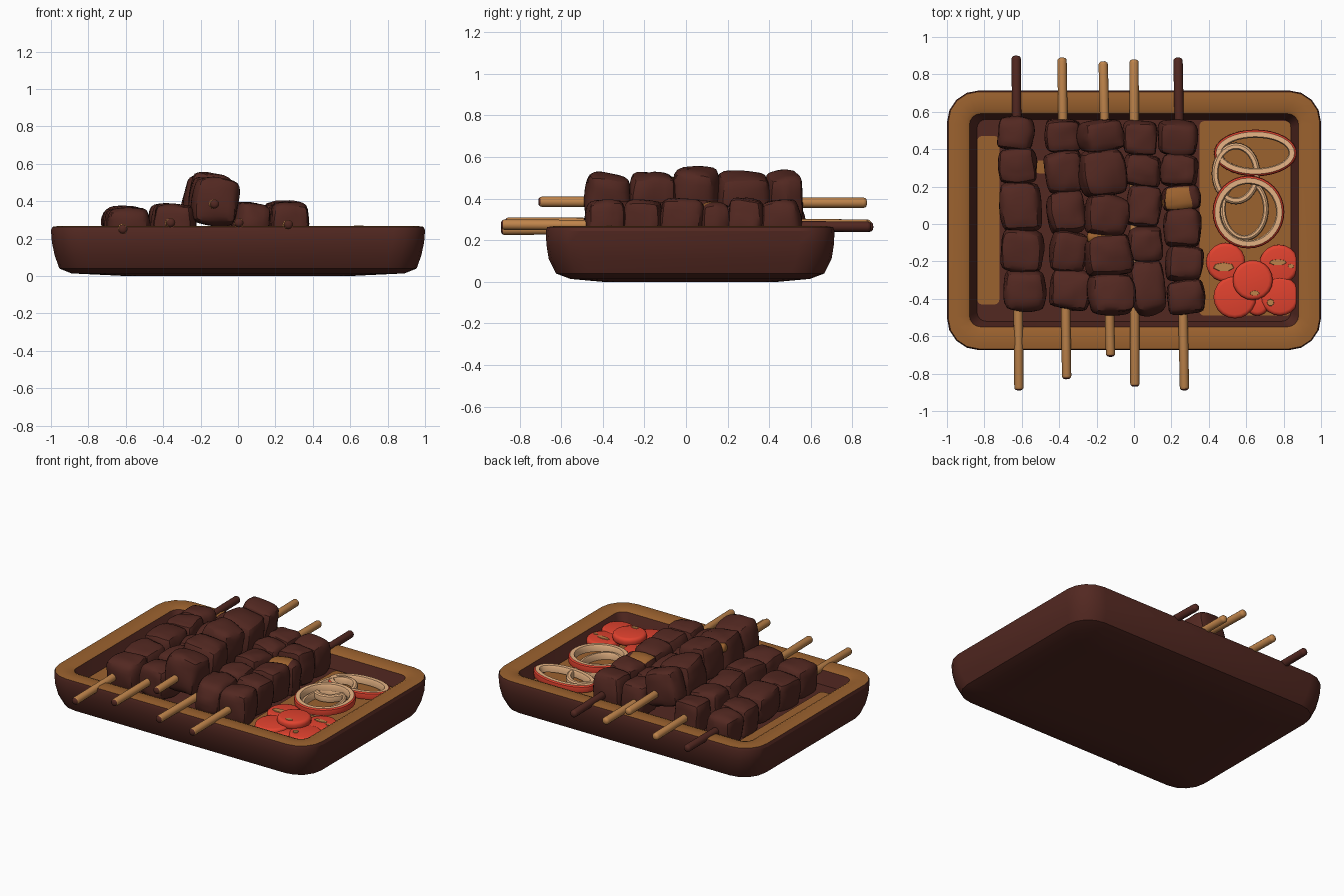
import bpy, bmesh, math, random
from mathutils import Vector, Matrix, Euler

cube = bpy.data.objects.get("Cube")
if cube:
    bpy.data.objects.remove(cube, do_unlink=True)
random.seed(4)


def material(name, colour):
    m = bpy.data.materials.new(name)
    m.use_nodes = True
    m.diffuse_color = (*colour, 1)
    m.node_tree.nodes["Principled BSDF"].inputs["Base Color"].default_value = (*colour, 1)
    return m


DARK = material("dark brown", (0.085, 0.021, 0.015))
WOOD = material("tray wood", (0.33, 0.122, 0.028))
STICK = material("skewer wood", (0.52, 0.23, 0.07))
RED = material("tomato red", (0.76, 0.055, 0.028))
CREAM = material("onion cream", (0.82, 0.47, 0.24))


def finish(name, bm, mats, angle=35):
    bmesh.ops.recalc_face_normals(bm, faces=bm.faces)
    mesh = bpy.data.meshes.new(name)
    bm.to_mesh(mesh)
    bm.free()
    for m in mats:
        mesh.materials.append(m)
    ob = bpy.data.objects.new(name, mesh)
    bpy.context.collection.objects.link(ob)
    bpy.ops.object.select_all(action='DESELECT')
    ob.select_set(True)
    bpy.context.view_layer.objects.active = ob
    bpy.ops.object.shade_smooth_by_angle(angle=math.radians(angle))
    return ob


def rounded_loop(bm, hx, hy, r, z, cy=0.02, seg=4):
    verts = []
    for k, (sx, sy) in enumerate([(1, 1), (-1, 1), (-1, -1), (1, -1)]):
        for i in range(seg + 1):
            a = math.pi / 2 * (k + i / seg)
            verts.append(bm.verts.new((sx * (hx - r) + r * math.cos(a),
                                       cy + sy * (hy - r) + r * math.sin(a), z)))
    return verts


def bridge(bm, a, b, mat=0):
    n = len(a)
    for i in range(n):
        f = bm.faces.new((a[i], a[(i + 1) % n], b[(i + 1) % n], b[i]))
        f.material_index = mat


# Tray: one shell from the underside, over the rim, down to the floor
bm = bmesh.new()
shell = [(0.6, 0.42, 0.12, 0.0, 0), (0.89, 0.575, 0.13, 0.014, 0), (0.955, 0.645, 0.16, 0.04, 0),
         (0.98, 0.68, 0.17, 0.11, 0), (0.995, 0.691, 0.17, 0.18, 0), (1.0, 0.694, 0.17, 0.245, 0),
         (0.992, 0.687, 0.16, 0.263, 0), (0.955, 0.655, 0.14, 0.268, 1), (0.9, 0.595, 0.08, 0.265, 1),
         (0.88, 0.57, 0.06, 0.255, 1), (0.84, 0.54, 0.05, 0.17, 0)]
loops = [rounded_loop(bm, *s[:4]) for s in shell]
for i in range(1, len(loops)):
    bridge(bm, loops[i - 1], loops[i], shell[i][4])
bm.faces.new(loops[0])
bm.faces.new(loops[-1])
finish("tray", bm, [DARK, WOOD], 25)


# Lighter clean areas of the tray floor
def floor_panel(name, x0, x1, y0, y1):
    bm = bmesh.new()
    a, b = [rounded_loop(bm, (x1 - x0) / 2, (y1 - y0) / 2, 0.025, z, (y0 + y1) / 2)
            for z in (0.168, 0.175)]
    bridge(bm, a, b)
    bm.faces.new(b)
    bmesh.ops.translate(bm, verts=bm.verts, vec=((x0 + x1) / 2, 0, 0))
    finish(name, bm, [WOOD])


floor_panel("floor_right", 0.35, 0.838, -0.49, 0.55)
floor_panel("floor_left", -0.838, -0.72, -0.43, 0.47)
floor_panel("floor_gap", -0.53, -0.46, 0.27, 0.34)


# Skewer sticks with rounded ends and charred front tips
def stick(name, p, q, mats, r=0.025):
    p, q = Vector(p), Vector(q)
    length = (q - p).length
    bm = bmesh.new()
    bmesh.ops.create_cone(bm, cap_ends=True, segments=12, radius1=r, radius2=r, depth=length)
    rims = [e for e in bm.edges if abs(e.verts[0].co.z - e.verts[1].co.z) < 1e-4]
    bmesh.ops.bevel(bm, geom=rims, offset=0.018, segments=3, affect='EDGES', profile=0.5)
    bm.normal_update()
    for f in bm.faces:
        f.material_index = int(f.normal.z < -0.6) * (len(mats) - 1)
    turn = (q - p).to_track_quat('Z', 'Y').to_matrix().to_4x4()
    bmesh.ops.transform(bm, verts=bm.verts, matrix=Matrix.Translation((p + q) / 2) @ turn)
    finish(name, bm, mats)


# Meat: irregular rounded cubes, optionally with a pale cooked patch on top
def chunk(name, pos, size, tilt=0.0, pale=False):
    bm = bmesh.new()
    bmesh.ops.create_cube(bm, size=1)
    for v in bm.verts:
        v.co = Vector([t * random.uniform(0.9, 1.07) for t in v.co])
    bmesh.ops.subdivide_edges(bm, edges=bm.edges[:], cuts=3, use_grid_fill=True)
    for v in bm.verts:
        c = v.co.copy()
        d = max(abs(t) for t in c)
        v.co = c.lerp(c.normalized() * d * 1.22, 0.42)
        v.co += Vector([random.uniform(-0.05, 0.05) for _ in range(3)])
    rot = Euler((random.uniform(-0.1, 0.1), tilt + random.uniform(-0.08, 0.08),
                 random.uniform(-0.14, 0.14))).to_matrix().to_4x4()
    m = Matrix.Translation(pos) @ rot @ Matrix.Diagonal((*size, 1))
    bmesh.ops.transform(bm, verts=bm.verts, matrix=m)
    bm.normal_update()
    if pale:
        for f in bm.faces:
            if f.normal.z > 0.3 and f.calc_center_median().x < pos[0] + 0.04:
                f.material_index = 1
    ob = finish(name, bm, [DARK, WOOD], 60)
    sub = ob.modifiers.new("soften", 'SUBSURF')
    sub.levels = sub.render_levels = 1


# Each row: front tip, back tip, scorched back, meat x front/back, width front/back,
# meat z and height, boundaries between chunks along y, tilt
rows = [
    ((-0.615, -0.89, 0.25), (-0.63, 0.9, 0.265), True, (-0.58, -0.63), (0.225, 0.195),
     (0.258, 0.21), (0.57, 0.4, 0.22, -0.03, -0.25, -0.46), 0.0),
    ((-0.36, -0.83, 0.285), (-0.385, 0.89, 0.275), False, (-0.34, -0.38), (0.205, 0.185),
     (0.275, 0.215), (0.56, 0.39, 0.17, -0.04, -0.25, -0.46), 0.05),
    ((-0.125, -0.71, 0.385), (-0.165, 0.87, 0.38), False, (-0.12, -0.175), (0.245, 0.225),
     (0.4, 0.24), (0.55, 0.39, 0.15, -0.06, -0.27, -0.48), 0.2),
    ((0.005, -0.87, 0.285), (0.0, 0.88, 0.275), False, (0.07, 0.035), (0.18, 0.18),
     (0.275, 0.22), (0.55, 0.37, 0.2, -0.02, -0.2, -0.48), 0.08),
    ((0.27, -0.89, 0.275), (0.235, 0.89, 0.265), True, (0.28, 0.235), (0.195, 0.205),
     (0.28, 0.225), (0.55, 0.37, 0.205, 0.075, -0.12, -0.3, -0.48), 0.0),
]
for r, (front, back, scorched, xs, widths, (z, height), cuts, tilt) in enumerate(rows, 1):
    split = Vector(front).lerp(Vector(back), 0.72)
    stick(f"skewer_{r}_front", front, split, [STICK, DARK])
    stick(f"skewer_{r}_back", split, back, [DARK if scorched else STICK])
    for k, (y1, y0) in enumerate(zip(cuts, cuts[1:]), 1):
        y = (y0 + y1) / 2
        t = (y + 0.4) / 0.85
        x = xs[0] + (xs[1] - xs[0]) * t
        width = (widths[0] + (widths[1] - widths[0]) * t) * random.uniform(0.96, 1.06)
        pale = r == 5 and k == 3
        lift = 0.025 if (r == 3 and k == 3) else random.uniform(-0.008, 0.008) - 0.012 * pale
        chunk(f"meat_{r}_{k}", (x, y, z + lift), (width, (y1 - y0) * 1.03, height), tilt, pale)


# Onion rings: cream inside and on top, with a thin red skin outside
def onion_ring(name, x, y, z, rx, ry, skin=RED, width=0.044, height=0.05, tilt=(0, 0)):
    bm = bmesh.new()
    n = 32
    section = [(-0.004, 0.1), (0, 0.5), (-0.003, 0.86), (-0.012, 1), (-width + 0.006, 1),
               (-width, 0.8), (-width, 0.1)]
    hoops = []
    for off, h in section:
        hoops.append([bm.verts.new(((rx + off) * math.cos(2 * math.pi * i / n),
                                    (ry + off) * math.sin(2 * math.pi * i / n), h * height))
                      for i in range(n)])
    for i in range(len(hoops)):
        bridge(bm, hoops[i], hoops[(i + 1) % len(hoops)], 0 if i < 3 else 1)
    m = Matrix.Translation((x, y, z)) @ Euler((tilt[0], tilt[1], 0)).to_matrix().to_4x4()
    bmesh.ops.transform(bm, verts=bm.verts, matrix=m)
    finish(name, bm, [skin, CREAM])


onion_ring("onion_ring_back", 0.65, 0.38, 0.182, 0.222, 0.125, tilt=(0, -0.03))
onion_ring("onion_ring_left", 0.545, 0.27, 0.178, 0.13, 0.165, skin=CREAM, width=0.036)
onion_ring("onion_ring_front", 0.612, 0.065, 0.208, 0.192, 0.195, tilt=(0.04, 0))
onion_ring("onion_ring_inner", 0.59, 0.08, 0.172, 0.13, 0.17, skin=CREAM, width=0.03)


# Tomato slices with pale seed marks
def tomato(name, x, y, z, r, tilt):
    bm = bmesh.new()
    bmesh.ops.create_cone(bm, cap_ends=True, segments=20, radius1=r, radius2=r, depth=0.055)
    rims = [e for e in bm.edges if abs(e.verts[0].co.z - e.verts[1].co.z) < 1e-4]
    bmesh.ops.bevel(bm, geom=rims, offset=0.02, segments=3, affect='EDGES', profile=0.5)
    m = Matrix.Translation((x, y, z)) @ Euler((tilt, -tilt, 0)).to_matrix().to_4x4()
    bmesh.ops.transform(bm, verts=bm.verts, matrix=m)
    finish(name, bm, [RED], 50)


def seed_mark(name, x, y, z, sx, sy):
    bm = bmesh.new()
    bmesh.ops.create_cone(bm, cap_ends=True, segments=7, radius1=0.5, radius2=0.45, depth=1)
    bmesh.ops.transform(bm, verts=bm.verts, matrix=Matrix.Translation((x, y, z))
                        @ Matrix.Diagonal((sx, sy, 0.008, 1)))
    finish(name, bm, [STICK])


slices = [(0.49, -0.205, 0.2, 0.105), (0.775, -0.215, 0.2, 0.105), (0.54, -0.39, 0.205, 0.115),
          (0.78, -0.385, 0.2, 0.105), (0.635, -0.3, 0.24, 0.107), (0.66, -0.43, 0.19, 0.06)]
for k, (x, y, z, r) in enumerate(slices, 1):
    tomato(f"tomato_slice_{k}", x, y, z, r, 0.0 if k == 5 else 0.02)
marks = [(0.48, -0.23, 0.2275, 0.12, 0.05), (0.77, -0.205, 0.2275, 0.1, 0.035),
         (0.84, -0.225, 0.2275, 0.035, 0.025), (0.645, -0.37, 0.267, 0.055, 0.03),
         (0.73, -0.42, 0.2275, 0.04, 0.04)]
for k, mark in enumerate(marks, 1):
    seed_mark(f"seed_mark_{k}", *mark)

# Wood-coloured glaze strip between two chunks of the top row
stick("glaze_strip", (-0.25, -0.075, 0.48), (-0.07, -0.06, 0.455), [WOOD], 0.03)
